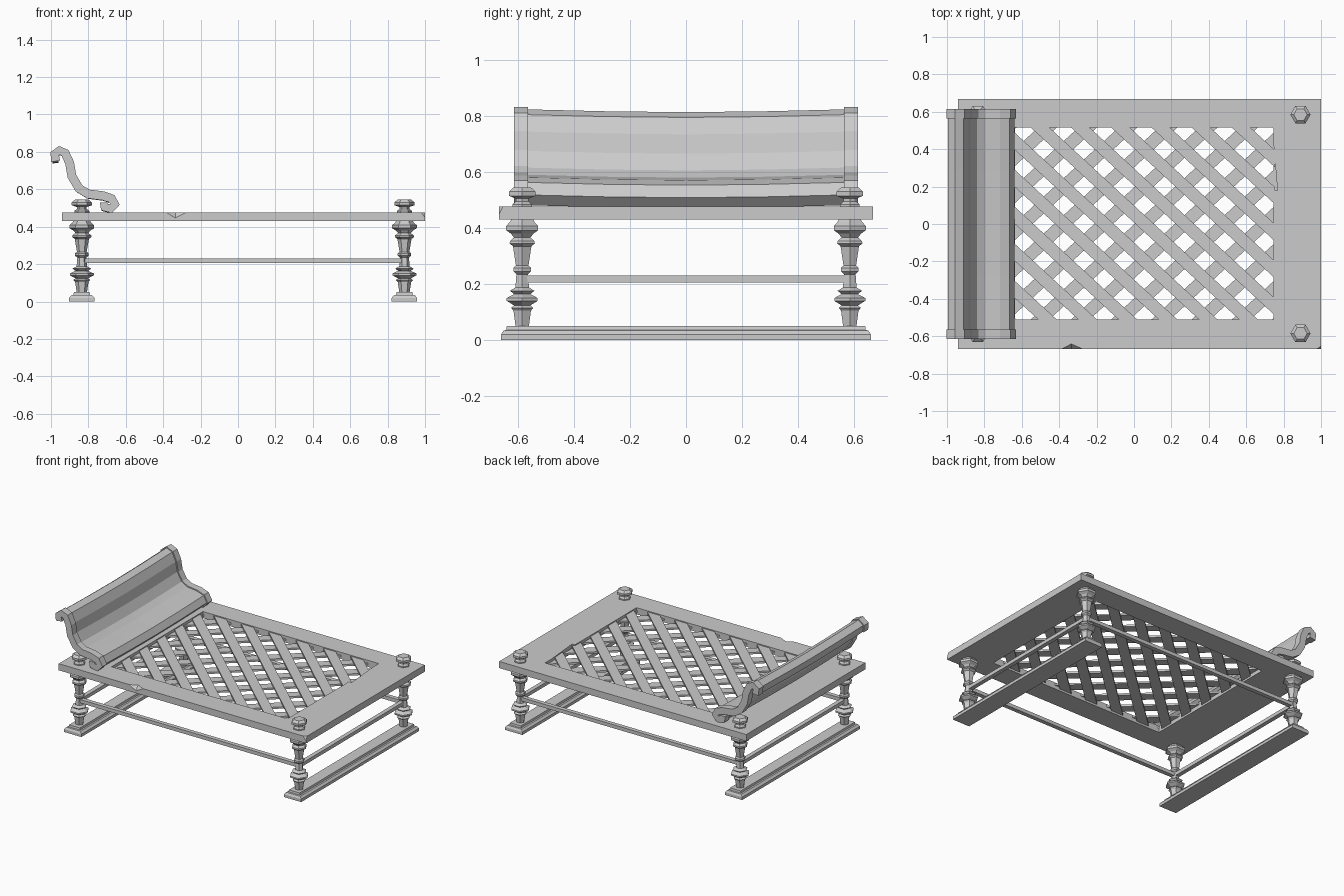
import bpy, bmesh, math
from mathutils import Vector, Matrix

if "Cube" in bpy.data.objects:
    bpy.data.objects.remove(bpy.data.objects["Cube"], do_unlink=True)

grey = bpy.data.materials.new("plain grey")
grey.use_nodes = True
tone = (0.6, 0.6, 0.6, 1)
grey.diffuse_color = tone
grey.node_tree.nodes["Principled BSDF"].inputs["Base Color"].default_value = tone


def finish(bm, name):
    bmesh.ops.recalc_face_normals(bm, faces=bm.faces)
    mesh = bpy.data.meshes.new(name)
    bm.to_mesh(mesh)
    bm.free()
    mesh.materials.append(grey)
    obj = bpy.data.objects.new(name, mesh)
    bpy.context.collection.objects.link(obj)
    return obj


def add_box(bm, lo, hi, matrix=Matrix()):
    lo, hi = Vector(lo), Vector(hi)
    size = Matrix.Diagonal((*(hi - lo), 1))
    place = matrix @ Matrix.Translation((lo + hi) / 2) @ size
    bmesh.ops.create_cube(bm, size=1, matrix=place)


def box(name, lo, hi):
    bm = bmesh.new()
    add_box(bm, lo, hi)
    return finish(bm, name)


def skin(name, rings):
    # closed rings of equal length joined by quads, ends capped
    bm = bmesh.new()
    n = len(rings[0])
    vs = [[bm.verts.new(p) for p in ring] for ring in rings]
    for a, b in zip(vs, vs[1:]):
        for i in range(n):
            j = (i + 1) % n
            bm.faces.new((a[i], a[j], b[j], b[i]))
    caps = [bm.faces.new(vs[0]), bm.faces.new(vs[-1])]
    bmesh.ops.recalc_face_normals(bm, faces=bm.faces)
    bmesh.ops.triangulate(bm, faces=caps, ngon_method="EAR_CLIP")
    return finish(bm, name)


def turned(name, x, y, profile, sides=6):
    angles = [math.tau * i / sides for i in range(sides)]
    skin(name, [[(x + r * math.cos(a), y + r * math.sin(a), z) for a in angles]
                for r, z in profile])


def ribbon(name, path, half, sections):
    # thick band following a side path, swept across (y, drop) sections
    pts = [Vector(p) for p in path]
    left, right = [], []
    for i, p in enumerate(pts):
        t = (pts[min(i + 1, len(pts) - 1)] - pts[max(i - 1, 0)]).normalized()
        n = Vector((-t.y, t.x)) * half
        left.append(p + n)
        right.append(p - n)
    outline = left + right[::-1]
    skin(name, [[(q.x, y, q.y - drop) for q in outline] for y, drop in sections])


def carve(target, cutter):
    mod = target.modifiers.new("cut", "BOOLEAN")
    mod.operation = "DIFFERENCE"
    mod.solver = "EXACT"
    mod.object = cutter
    bpy.context.view_layer.objects.active = target
    bpy.ops.object.modifier_apply(modifier=mod.name)
    bpy.data.objects.remove(cutter, do_unlink=True)


def hull(name, points):
    bm = bmesh.new()
    for p in points:
        bm.verts.new(p)
    bmesh.ops.convex_hull(bm, input=bm.verts)
    return finish(bm, name)


HEAD, FOOT, SIDE = -0.835, 0.89, 0.585
X0, X1, Y0, Y1 = -0.635, 0.745, -0.51, 0.515

# bed frame with its opening and worn chips
frame = box("bed_frame", (-0.94, -0.667, 0.43), (1, 0.667, 0.477))
carve(frame, box("opening", (X0, Y0, 0.3), (X1, Y1, 0.6)))
carve(frame, hull("edge_chip", [(-0.45, -0.69, 0.49), (-0.2, -0.69, 0.49),
                                (-0.335, -0.63, 0.49), (-0.335, -0.69, 0.42)]))
carve(frame, hull("corner_chip", [(0.95, -0.68, 0.49), (1.01, -0.64, 0.49),
                                  (1.01, -0.68, 0.41), (1.01, -0.68, 0.49)]))
carve(frame, hull("inner_chip", [(x, y, z) for z in (0.45, 0.49) for x, y in
                                 ((0.74, 0.5), (0.767, 0.18), (0.74, 0.18))]))

# crossed lattice slats, trimmed just inside the frame
PITCH_X, PITCH_Y = 0.215, 0.198
pitch = PITCH_X * PITCH_Y / math.hypot(PITCH_X, PITCH_Y)
centre = Vector(((X0 + X1) / 2, (Y0 + Y1) / 2, 0))
for name, sign, low in (("upper_slats", -1, 0.457), ("lower_slats", 1, 0.444)):
    bm = bmesh.new()
    turn = Matrix.Translation(centre) @ Matrix.Rotation(
        sign * math.atan2(PITCH_Y, PITCH_X), 4, "Z")
    half = pitch * 0.23
    for i in range(-7, 8):
        add_box(bm, (-1, i * pitch - half, low), (1, i * pitch + half, low + 0.013), turn)
    for co, no in (((X0 - 0.01, 0, 0), (-1, 0, 0)), ((X1 + 0.01, 0, 0), (1, 0, 0)),
                   ((0, Y0 - 0.01, 0), (0, -1, 0)), ((0, Y1 + 0.01, 0), (0, 1, 0))):
        bmesh.ops.bisect_plane(bm, geom=bm.verts[:] + bm.edges[:] + bm.faces[:],
                               plane_co=co, plane_no=no, clear_outer=True)
    finish(bm, name)

# turned legs, finials and moulded feet
leg = [(0.026, 0.04), (0.036, 0.105), (0.046, 0.115), (0.034, 0.124), (0.064, 0.14),
       (0.064, 0.15), (0.034, 0.164), (0.05, 0.176), (0.028, 0.188), (0.024, 0.235),
       (0.036, 0.245), (0.036, 0.258), (0.026, 0.266), (0.038, 0.335), (0.052, 0.345),
       (0.05, 0.354), (0.034, 0.366), (0.046, 0.38), (0.066, 0.392), (0.066, 0.408),
       (0.05, 0.422), (0.04, 0.44)]
finial = [(0.04, 0.47), (0.04, 0.485), (0.026, 0.495), (0.026, 0.505),
          (0.054, 0.515), (0.054, 0.53), (0.036, 0.545)]
foot = [(0.068, 0.66, 0), (0.068, 0.66, 0.02), (0.055, 0.652, 0.034),
        (0.045, 0.642, 0.036), (0.042, 0.64, 0.05)]
for end, x in (("head", HEAD), ("foot", FOOT)):
    for side, y in (("right", -SIDE), ("left", SIDE)):
        turned(f"{end}_{side}_leg", x, y, leg)
        turned(f"{end}_{side}_finial", x, y, finial)
    skin(f"{end}_runner", [[(x - w, -d, z), (x + w, -d, z), (x + w, d, z), (x - w, d, z)]
                           for w, d, z in foot])
    box(f"{end}_stretcher", (x - 0.015, -SIDE, 0.205), (x + 0.015, SIDE, 0.23))
for side, y in (("front", -SIDE), ("back", SIDE)):
    box(f"{side}_stretcher", (HEAD, y - 0.015, 0.205), (FOOT, y + 0.015, 0.23))

# scrolled headboard: sagging panel between two thicker end trims
scroll = [(-0.975, 0.75), (-0.98, 0.79), (-0.955, 0.808), (-0.925, 0.795), (-0.9, 0.74),
          (-0.888, 0.67), (-0.85, 0.605), (-0.8, 0.575), (-0.72, 0.565), (-0.675, 0.55),
          (-0.656, 0.52), (-0.68, 0.497), (-0.715, 0.505), (-0.715, 0.53)]
ribbon("headboard_panel", scroll, 0.016,
       [(-0.57, 0), (-0.28, 0.007), (0, 0.01), (0.28, 0.007), (0.57, 0)])
for side, s in (("right", -1), ("left", 1)):
    ribbon(f"headboard_{side}_trim", scroll, 0.024, [(s * 0.565, 0), (s * 0.615, 0)])
